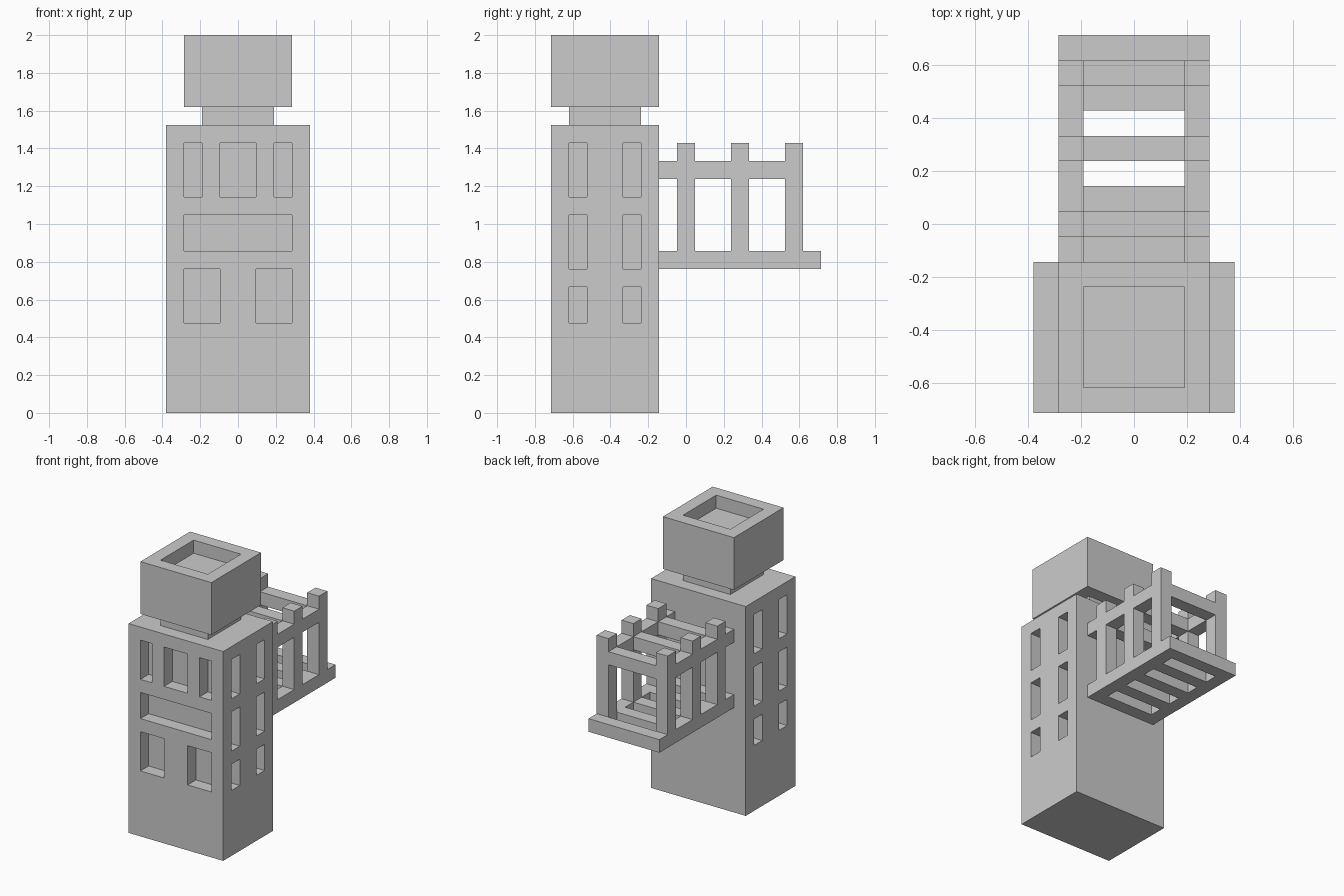
import bpy, bmesh
from mathutils import Vector

if "Cube" in bpy.data.objects:
    bpy.data.objects.remove(bpy.data.objects["Cube"])

U = 2 / 21          # grid module: the model is 21 modules high
Y0 = -7.5           # front plane, in modules


def boxes(name, specs):
    """One object from boxes (x0, x1, y0, y1, z0, z1), in modules; y counts from the front."""
    bm = bmesh.new()
    for x0, x1, y0, y1, z0, z1 in specs:
        verts = bmesh.ops.create_cube(bm, size=1)["verts"]
        for v in verts:
            v.co = Vector((x0 + (v.co.x + .5) * (x1 - x0),
                           Y0 + y0 + (v.co.y + .5) * (y1 - y0),
                           z0 + (v.co.z + .5) * (z1 - z0))) * U
    mesh = bpy.data.meshes.new(name)
    bm.to_mesh(mesh)
    bm.free()
    ob = bpy.data.objects.new(name, mesh)
    bpy.context.collection.objects.link(ob)
    return ob


def cut(ob, specs):
    """Subtract boxes from an object and remove the cutter."""
    cutter = boxes("cutter", specs)
    cutter.hide_render = True
    mod = ob.modifiers.new("openings", "BOOLEAN")
    mod.operation = "DIFFERENCE"
    mod.solver = "EXACT"
    mod.object = cutter
    bpy.context.view_layer.objects.active = ob
    bpy.ops.object.modifier_apply(modifier=mod.name)
    bpy.data.objects.remove(cutter)


# Tower body with recessed windows
D = 0.995           # recess depth, just short of one module so recesses never touch
body = boxes("tower_body", [(-4, 4, 0, 6, 0, 16)])
front = [(-3, -2, 12, 15), (-1, 1, 12, 15), (2, 3, 12, 15),
         (-3, 3, 9, 11), (-3, -1, 5, 8), (1, 3, 5, 8)]
cut(body, [(a, b, -1, D, c, d) for a, b, c, d in front])
sides = [(y, z0, z1) for y in (1, 4) for z0, z1 in ((5, 7), (8, 11), (12, 15))]
cut(body, [(x0, x1, y, y + 1, z0, z1) for x0, x1 in ((-5, D - 4), (4 - D, 5))
           for y, z0, z1 in sides])

# Neck and open-topped roof block
boxes("roof_neck", [(-2, 2, 1, 5, 16, 17)])
roof = boxes("roof_block", [(-3, 3, 0, 6, 17, 21)])
cut(roof, [(-2, 2, 1, 5, 20, 22)])

# Balcony floor with four slots
floor = boxes("balcony_floor", [(-3, 3, 6, 15, 8, 9)])
cut(floor, [(-2, 2, y, y + 1, 7, 10) for y in (7, 9, 11, 13)])

# Posts, side rails and cross beams
posts = (7, 10, 13)
for label, x in (("left", -3), ("right", 2)):
    boxes(label + "_posts", [(x, x + 1, y, y + 1, 9, 15) for y in posts])
    boxes(label + "_rails", [(x, x + 1, a, b, 13, 14) for a, b in ((6, 7), (8, 10), (11, 13))])
boxes("cross_beams", [(-2, 2, y, y + 1, 13, 14) for y in posts])
